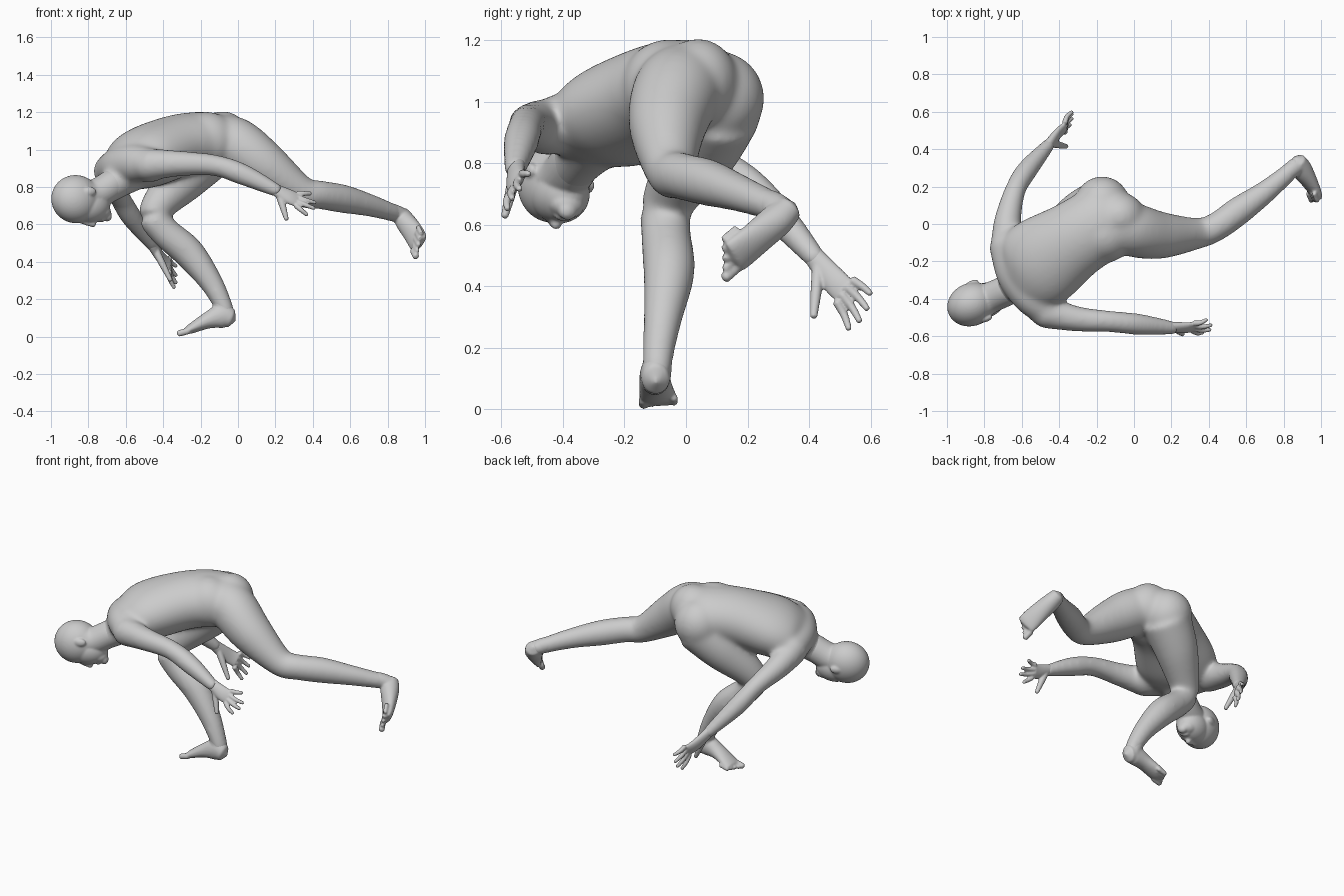
import bpy, bmesh
from mathutils import Vector, Matrix
from math import sin, cos, pi

old = bpy.data.objects.get("Cube")
if old:
    bpy.data.objects.remove(old)

skin = bpy.data.materials.new("plain grey skin")
skin.use_nodes = True
GREY = (0.6, 0.6, 0.6, 1)
skin.diffuse_color = GREY
skin.node_tree.nodes["Principled BSDF"].inputs["Base Color"].default_value = GREY

SIDES = 28


def spline(keys, i, t):
    """Smooth interpolation through a list of vectors."""
    last = len(keys) - 1
    p0, p1, p2, p3 = (keys[min(max(i + k, 0), last)] for k in (-1, 0, 1, 2))
    return [0.5 * (2 * b + (c - a) * t + (2 * a - 5 * b + 4 * c - d) * t * t
                   + (3 * b - a - 3 * c + d) * t ** 3) for a, b, c, d in zip(p0, p1, p2, p3)]


def tube(bm, keys, side=(0, 0, 1), side_end=None, steps=6):
    """Loft ellipses; a key is x, y, z, half width along side, optional half depth."""
    keys = [k if len(k) == 5 else (*k, k[3]) for k in keys]
    pts = [spline(keys, i, s / steps) for i in range(len(keys) - 1) for s in range(steps)]
    pts.append(list(keys[-1]))
    centres = [Vector(p[:3]) for p in pts]
    first, final = Vector(side).normalized(), Vector(side_end or side).normalized()
    rings, n = [], len(pts)
    for i, p in enumerate(pts):
        tan = (centres[min(i + 1, n - 1)] - centres[max(i - 1, 0)]).normalized()
        u = first.lerp(final, i / (n - 1))
        u = (u - tan * u.dot(tan)).normalized()
        v = tan.cross(u)
        rings.append([bm.verts.new(centres[i] + u * p[3] * cos(2 * pi * k / SIDES)
                                   + v * p[4] * sin(2 * pi * k / SIDES)) for k in range(SIDES)])
    for a, b in zip(rings, rings[1:]):
        for k in range(SIDES):
            j = (k + 1) % SIDES
            bm.faces.new((a[k], a[j], b[j], b[k]))
    # domed ends
    for ring, inner, p in ((rings[0], 1, pts[0]), (rings[-1], n - 2, pts[-1])):
        c = centres[0] if inner == 1 else centres[-1]
        tip = bm.verts.new(c + (c - centres[inner]).normalized() * min(p[3], p[4]) * 0.6)
        for k in range(SIDES):
            tri = (ring[(k + 1) % SIDES], ring[k], tip)
            bm.faces.new(tri if inner == 1 else tri[::-1])


def ball(bm, centre, radii, up=(0, 0, 1), side=(1, 0, 0)):
    """Ellipsoid with radii along side, depth and up."""
    z = Vector(up).normalized()
    x = Vector(side)
    x = (x - z * x.dot(z)).normalized()
    rot = Matrix((x, z.cross(x), z)).transposed().to_4x4()
    bmesh.ops.create_uvsphere(bm, u_segments=64, v_segments=40, radius=1,
                              matrix=Matrix.Translation(centre) @ rot @ Matrix.Diagonal((*radii, 1)))


def finish(name, bm, voxel, rounds):
    """Fuse the overlapping volumes into one smooth surface."""
    bmesh.ops.recalc_face_normals(bm, faces=bm.faces)
    mesh = bpy.data.meshes.new(name)
    bm.to_mesh(mesh)
    bm.free()
    mesh.materials.append(skin)
    ob = bpy.data.objects.new(name, mesh)
    bpy.context.collection.objects.link(ob)
    fuse = ob.modifiers.new("fuse", 'REMESH')
    fuse.mode, fuse.voxel_size, fuse.use_smooth_shade = 'VOXEL', voxel, True
    soft = ob.modifiers.new("soften", 'SMOOTH')
    soft.factor, soft.iterations = 0.5, rounds


# Torso, with the shoulder line turning into the hip line
bm = bmesh.new()
tube(bm, [(-.65, -.31, .875, .15, .085), (-.58, -.27, .915, .22, .14), (-.49, -.2, .96, .243, .168),
          (-.32, -.085, 1.02, .21, .168), (-.18, 0, 1.04, .2, .162), (-.1, .04, 1.04, .17, .145)],
     (-.5, .84, -.14), (-.77, .64, 0))
# Lower back, flank and buttocks
ball(bm, (-.17, -.06, 1.045), (.17, .15, .157))
ball(bm, (-.17, .1, 1.01), (.15, .155, .155))
ball(bm, (-.08, .04, 1.06), (.14, .13, .145))
# Shoulders and the yoke joining them
ball(bm, (-.68, -.13, .885), (.092, .1, .093))
ball(bm, (-.47, -.45, .915), (.103, .103, .09))
tube(bm, [(-.68, -.14, .89, .09), (-.63, -.27, .91, .105), (-.55, -.38, .925, .105),
          (-.48, -.45, .92, .09)])
# Neck
tube(bm, [(-.57, -.29, .89, .12), (-.66, -.345, .815, .085), (-.78, -.4, .75, .08)])
# Arms
tube(bm, [(-.68, -.12, .87, .088), (-.675, .02, .82, .073), (-.635, .18, .75, .057),
          (-.57, .29, .64, .057), (-.45, .43, .48, .036)])
tube(bm, [(-.48, -.47, .92, .088), (-.3, -.508, .925, .068), (-.12, -.522, .915, .058),
          (.03, -.537, .865, .058), (.22, -.557, .775, .036)])
# Standing leg
tube(bm, [(-.16, .1, .98, .15), (-.295, .04, .845, .13), (-.445, -.06, .67, .086),
          (-.4, -.065, .57, .082), (-.265, -.055, .45, .085), (-.15, -.075, .3, .065),
          (-.085, -.09, .18, .052), (-.06, -.095, .11, .048)])
# Trailing leg, broad where it joins the flank
tube(bm, [(-.12, .01, 1.05, .14), (-.01, -.03, 1.025, .145), (.14, -.06, .92, .127),
          (.34, -.05, .777, .084), (.44, -.015, .758, .077), (.56, .07, .737, .077),
          (.7, .17, .703, .062), (.82, .27, .665, .05), (.875, .325, .645, .046)], steps=8)
finish("body", bm, 0.01, 36)

# Head: skull, nape, face and ears
bm = bmesh.new()
UP, LEFT = (-.92, -.38, 0), (-.09, .22, -.04)
ball(bm, (-.867, -.43, .735), (.114, .129, .134), UP, LEFT)
ball(bm, (-.8, -.41, .7), (.093, .096, .12), UP, LEFT)
tube(bm, [(-.85, -.43, .755, .1), (-.77, -.395, .755, .084), (-.67, -.35, .815, .081),
          (-.6, -.31, .87, .07)])
ball(bm, (-.735, -.39, .665), (.06, .045, .055), UP, LEFT)
ball(bm, (-.7, -.385, .645), (.032, .03, .025), UP, LEFT)
ball(bm, (-.73, -.4, .625), (.03, .014, .016), UP, LEFT)
tube(bm, [(-.85, -.445, .622, .013), (-.8, -.43, .606, .015), (-.768, -.42, .601, .018)])
for ear in ((-.79, -.507, .777), (-.865, -.318, .725)):
    ball(bm, ear, (.016, .024, .036), UP, LEFT)
finish("head", bm, 0.006, 7)


def hand(name, wrist, palm, knuckles, tips, thumb, normal):
    """Flat palm with four fingers spread along the knuckle line and a thumb."""
    bm = bmesh.new()
    a, b = (Vector(k) for k in knuckles)
    side, mid = a - b, (a + b) / 2
    tube(bm, [(*wrist, .031, .028), (*palm, .043, .022), (*mid, .043, .016)], side)
    for i, tip in enumerate(tips):
        root, tip = a.lerp(b, i / 3), Vector(tip)
        bend = (root + tip) / 2 + Vector(normal) * 0.008
        tube(bm, [(*root, .015), (*bend, .013), (*tip, .01)], side)
    base = Vector(wrist).lerp(Vector(palm), 0.4)
    web = base.lerp(Vector(thumb), 0.55)
    tube(bm, [(*base, .022), (*web, .018), (*thumb, .012)], normal)
    finish(name, bm, 0.005, 4)


hand("left_hand", (-.475, .4, .515), (-.41, .48, .42), ((-.37, .54, .42), (-.37, .49, .35)),
     [(-.33, .6, .375), (-.33, .59, .325), (-.33, .565, .285), (-.34, .53, .26)],
     (-.36, .415, .3), (-1, .6, 0))
hand("right_hand", (.18, -.55, .795), (.27, -.555, .75), ((.32, -.53, .765), (.31, -.57, .7)),
     [(.39, -.51, .765), (.415, -.54, .715), (.41, -.565, .685), (.37, -.58, .65)],
     (.26, -.59, .625), (0, -1, 0))


def foot(name, ankle, sole, toe_line, side, forward):
    """Ankle and wedge foot with five toes fanned along the toe line."""
    bm = bmesh.new()
    tube(bm, ankle, side)
    tube(bm, sole, side)
    a, b = (Vector(p) for p in toe_line)
    for i in range(5):
        tip = a.lerp(b, i / 4) - Vector(forward) * 0.006 * i
        r = 0.018 if i == 0 else 0.013
        tube(bm, [(*(tip - Vector(forward) * 0.06), r), (*tip, r)], side)
    finish(name, bm, 0.006, 10)


foot("left_foot", [(-.125, -.082, .25, .046), (-.09, -.09, .18, .047), (-.065, -.097, .1, .048)],
     [(-.035, -.098, .095, .045, .05), (-.085, -.1, .11, .05, .066),
      (-.165, -.1, .085, .052, .044), (-.25, -.092, .043, .06, .027), (-.28, -.09, .03, .056, .018)],
     ((-.32, -.137, .016), (-.3, -.038, .016)), (0, 1, 0), (-.95, 0, -.25))
foot("right_foot", [(.78, .237, .678, .046), (.84, .288, .66, .046), (.885, .318, .635, .046)],
     [(.872, .338, .655, .044, .046), (.895, .295, .615, .054, .056),
      (.932, .235, .562, .06, .043), (.962, .178, .512, .064, .028), (.971, .155, .493, .06, .019)],
     ((.953, .125, .425), (.988, .105, .535)), (.4, -.1, .9), (.3, -.7, -.62))
